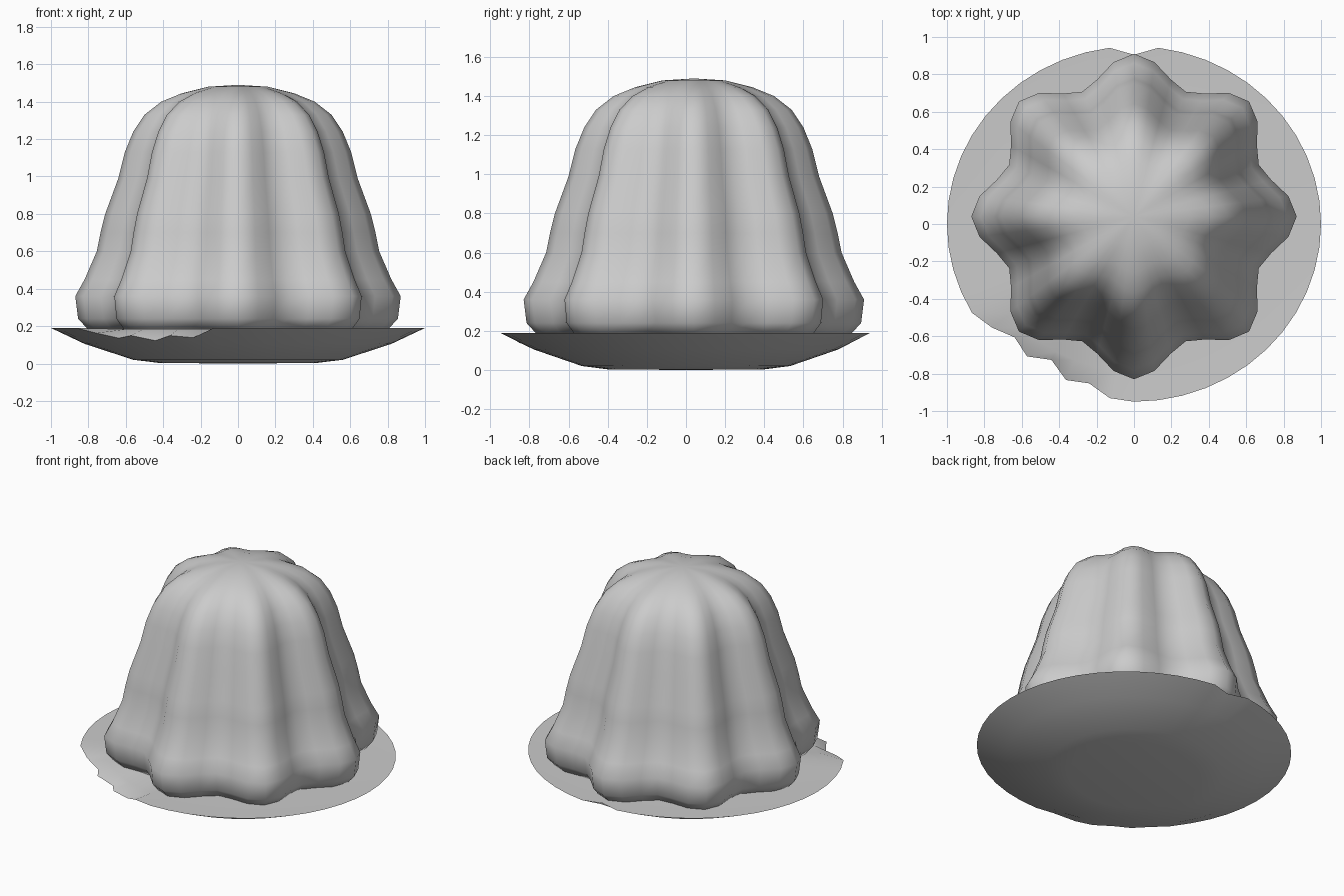
import bpy, bmesh
from math import sin, cos, tau, radians

cube = bpy.data.objects.get("Cube")
if cube:
    bpy.data.objects.remove(cube)

SEGMENTS = 48
LOBES = 8
CENTRE_Y = 0.04


def make_material(name, colour):
    mat = bpy.data.materials.new(name)
    mat.use_nodes = True
    mat.diffuse_color = colour
    mat.node_tree.nodes["Principled BSDF"].inputs["Base Color"].default_value = colour
    return mat


def loft(name, bottom, rings, top, mat, sharp_angle):
    """Skin a stack of closed rings, with a fan to a point at each end."""
    bm = bmesh.new()
    loops = [[bm.verts.new(p) for p in ring] for ring in rings]
    low, high = bm.verts.new(bottom), bm.verts.new(top)
    for i in range(SEGMENTS):
        j = (i + 1) % SEGMENTS
        bm.faces.new((low, loops[0][j], loops[0][i]))
        for a, b in zip(loops, loops[1:]):
            bm.faces.new((a[i], a[j], b[j], b[i]))
        bm.faces.new((loops[-1][i], loops[-1][j], high))
    bmesh.ops.recalc_face_normals(bm, faces=bm.faces)
    mesh = bpy.data.meshes.new(name)
    bm.to_mesh(mesh)
    bm.free()
    mesh.materials.append(mat)
    obj = bpy.data.objects.new(name, mesh)
    bpy.context.collection.objects.link(obj)
    bpy.ops.object.select_all(action="DESELECT")
    obj.select_set(True)
    bpy.context.view_layer.objects.active = obj
    bpy.ops.object.shade_smooth_by_angle(angle=radians(sharp_angle))
    return obj


grey = make_material("light grey", (0.6, 0.6, 0.6, 1))
angles = [tau * i / SEGMENTS for i in range(SEGMENTS)]

# Moulded jelly: a bell profile with rippled height and eight scalloped lobes
bell = [(0.8, 0.18), (0.855, 0.24), (0.87, 0.36), (0.82, 0.45), (0.755, 0.6),
        (0.735, 0.7), (0.71, 0.8), (0.64, 0.99), (0.605, 1.13), (0.56, 1.24),
        (0.5, 1.33), (0.41, 1.4), (0.3, 1.445), (0.16, 1.48)]


def scalloped_ring(radius, z):
    depth = min(0.17, 0.17 * radius / 0.45)
    ring = []
    for a in angles:
        r = radius * (1 - depth * (1 - cos(LOBES * a)) / 2)
        ring.append((r * cos(a), r * sin(a) + CENTRE_Y, z))
    return ring


loft("jelly", (0, CENTRE_Y, 0.18), [scalloped_ring(r, z) for r, z in bell],
     (0, CENTRE_Y, 1.49), grey, 60)

# Shallow plate with a chipped rim; the broken edge follows the sloping underside
chips = {12: 0.905, 29: 0.94, 30: 0.88, 31: 0.91, 32: 0.85, 33: 0.91, 34: 0.885, 35: 0.94}


def rim_point(i, a):
    scale = chips[i] if i in chips else 1
    x, y = cos(a), 0.95 * sin(a)
    if i in chips:
        length = (x * x + y * y) ** 0.5
        x, y = x * scale / length, y * scale / length
    drop = 0.45 * (1 - scale) if 29 <= i <= 34 else 0
    return x, y, 0.19 - drop


def plate_ring(scale, z):
    return [(scale * cos(a), scale * 0.95 * sin(a), z) for a in angles]


rim = [rim_point(i, a) for i, a in enumerate(angles)]
loft("plate", (0, 0, 0),
     [plate_ring(0.42, 0.003), plate_ring(0.56, 0.02), plate_ring(0.82, 0.105),
      rim, plate_ring(0.83, 0.185)],
     (0, 0, 0.185), grey, 40)
